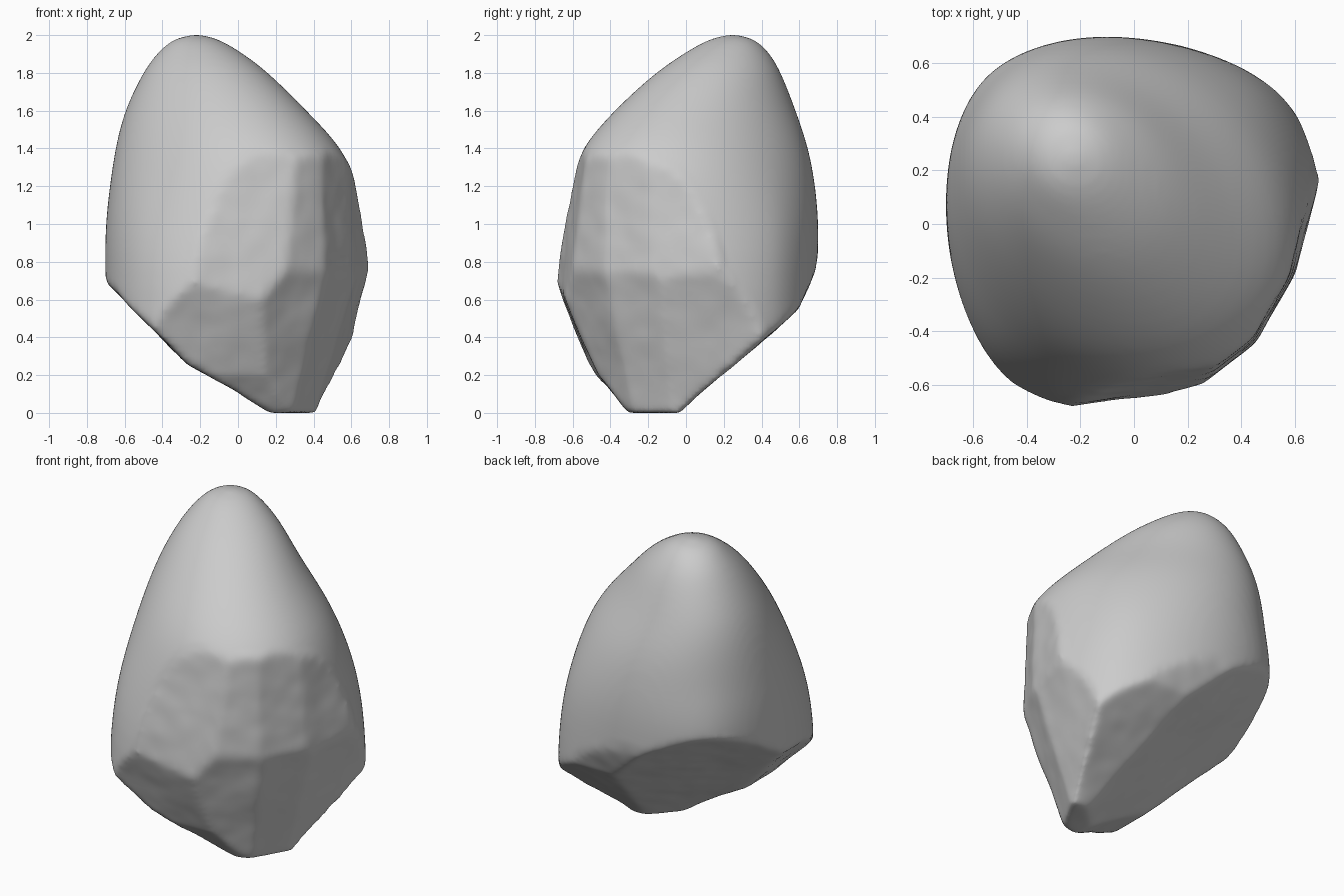
import bpy, bmesh, math
from mathutils import Vector, noise

cube = bpy.data.objects.get("Cube")
if cube:
    bpy.data.objects.remove(cube, do_unlink=True)

# Stone material
stone = bpy.data.materials.new("stone_grey")
stone.use_nodes = True
grey = (0.6, 0.6, 0.6, 1)
stone.diffuse_color = grey
stone.node_tree.nodes["Principled BSDF"].inputs["Base Color"].default_value = grey

# Crown sections: height, range along the ridge diagonal, range across it, squareness
SECTIONS = [
    (1.98, .20, .46, -.11, .14, 2),
    (1.9, .04, .55, -.20, .22, 2),
    (1.8, -.13, .61, -.30, .30, 2),
    (1.6, -.39, .70, -.43, .40, 2),
    (1.4, -.61, .74, -.53, .53, 2),
    (1.2, -.69, .76, -.61, .62, 1.9),
    (.95, -.78, .80, -.70, .70, 1.7),
    (.6, -.85, .75, -.76, .74, 1.7),
    (-.2, -.85, .75, -.76, .74, 1.7),
]
# Fracture planes: point, outward normal
PLANES = [
    ((.2, -.15, 0), (-.64, .64, -1)),        # back undercut
    ((-.26, 0, .25), (-1, 0, -1)),           # side undercut
    ((0, 0, .1), (-.6, 0, -1)),              # side undercut near the foot
    ((0, 0, .03), (0, .87, -1)),             # rear side undercut
    ((0, .61, .58), (0, 1, -.45)),           # rear rim
    ((-.15, -.64, 1.02), (.17, -1, .1)),     # front face
    ((0, -.69, .7), (0, -1, -.05)),          # front face, middle
    ((0, -.55, .38), (.05, -1, -.41)),       # front face, lower
    ((0, -.42, .13), (.05, -1, -.8)),        # front face near the foot
    ((.69, .2, .85), (.97, -.22, .05)),      # side face
    ((.6, .38, .38), (.97, -.15, -.3)),      # side face, lower
    ((.6, -.2, .75), (.87, -.5, .04)),       # corner towards the side
    ((.6, -.2, .75), (.87, -.5, -.3)),       # the same corner, lower
    ((.42, -.47, .8), (.6, -.8, .04)),       # corner towards the front
    ((.42, -.47, .75), (.6, -.8, -.3)),      # the same corner, lower
    ((0, 0, 0), (0, 0, -1)),                 # foot
]
PLANES = [(Vector(p), Vector(n).normalized()) for p, n in PLANES]
SEGMENTS = 40


def diagonal_point(along, across, z):
    return Vector(((across - along) / math.sqrt(2), (across + along) / math.sqrt(2), z))


def section_ring(bm, z, a0, a1, b0, b1, squareness):
    """Superellipse ring turned onto the ridge diagonal."""
    ring = []
    for i in range(SEGMENTS):
        t = math.tau * i / SEGMENTS
        c, s = math.cos(t), math.sin(t)
        r = (abs(c) ** squareness + abs(s) ** squareness) ** (-1 / squareness)
        ring.append(bm.verts.new(diagonal_point((a0 + a1) / 2 + r * c * (a1 - a0) / 2,
                                                (b0 + b1) / 2 + r * s * (b1 - b0) / 2, z)))
    return ring


def apply_modifiers(obj):
    graph = bpy.context.evaluated_depsgraph_get()
    mesh = bpy.data.meshes.new_from_object(obj.evaluated_get(graph))
    obj.modifiers.clear()
    obj.data = mesh


# Loft the crown
bm = bmesh.new()
rings = [section_ring(bm, *s) for s in SECTIONS]
for upper, lower in zip(rings, rings[1:]):
    for i in range(SEGMENTS):
        j = (i + 1) % SEGMENTS
        bm.faces.new((upper[i], lower[i], lower[j], upper[j]))
tip = bm.verts.new(diagonal_point(.33, .02, 2.008))
for i in range(SEGMENTS):
    bm.faces.new((tip, rings[0][i], rings[0][(i + 1) % SEGMENTS]))
bm.faces.new(reversed(rings[-1]))
bmesh.ops.recalc_face_normals(bm, faces=bm.faces)
mesh = bpy.data.meshes.new("stone")
bm.to_mesh(mesh)
bm.free()
rock = bpy.data.objects.new("stone", mesh)
bpy.context.collection.objects.link(rock)
rock.modifiers.new("round", 'SUBSURF').levels = 2
apply_modifiers(rock)

# Break off the fracture faces
bm = bmesh.new()
bm.from_mesh(rock.data)
for point, normal in PLANES:
    cut = bmesh.ops.bisect_plane(bm, geom=bm.verts[:] + bm.edges[:] + bm.faces[:],
                                 plane_co=point, plane_no=normal, clear_outer=True)
    rim = [e for e in cut["geom_cut"] if isinstance(e, bmesh.types.BMEdge)]
    if rim:
        bmesh.ops.holes_fill(bm, edges=rim, sides=0)
bmesh.ops.triangulate(bm, faces=bm.faces)
bm.to_mesh(rock.data)
bm.free()

# Wear the edges
remesh = rock.modifiers.new("even", 'REMESH')
remesh.mode = 'VOXEL'
remesh.voxel_size = .018
wear = rock.modifiers.new("wear", 'SMOOTH')
wear.factor = .5
wear.iterations = 16
apply_modifiers(rock)

# Slightly uneven fracture surface
mesh = rock.data
normals = [v.normal.copy() for v in mesh.vertices]
for v, n in zip(mesh.vertices, normals):
    depth = min((p - v.co).dot(m) for p, m in PLANES)
    rough = max(0, 1 - max(0, depth) / .03)
    v.co += n * rough * (noise.noise(v.co * 3) * .01 + noise.noise(v.co * 9) * .003)

mesh.materials.clear()
mesh.materials.append(stone)
for f in mesh.polygons:
    f.use_smooth = True
    f.material_index = 0
mesh.update()
